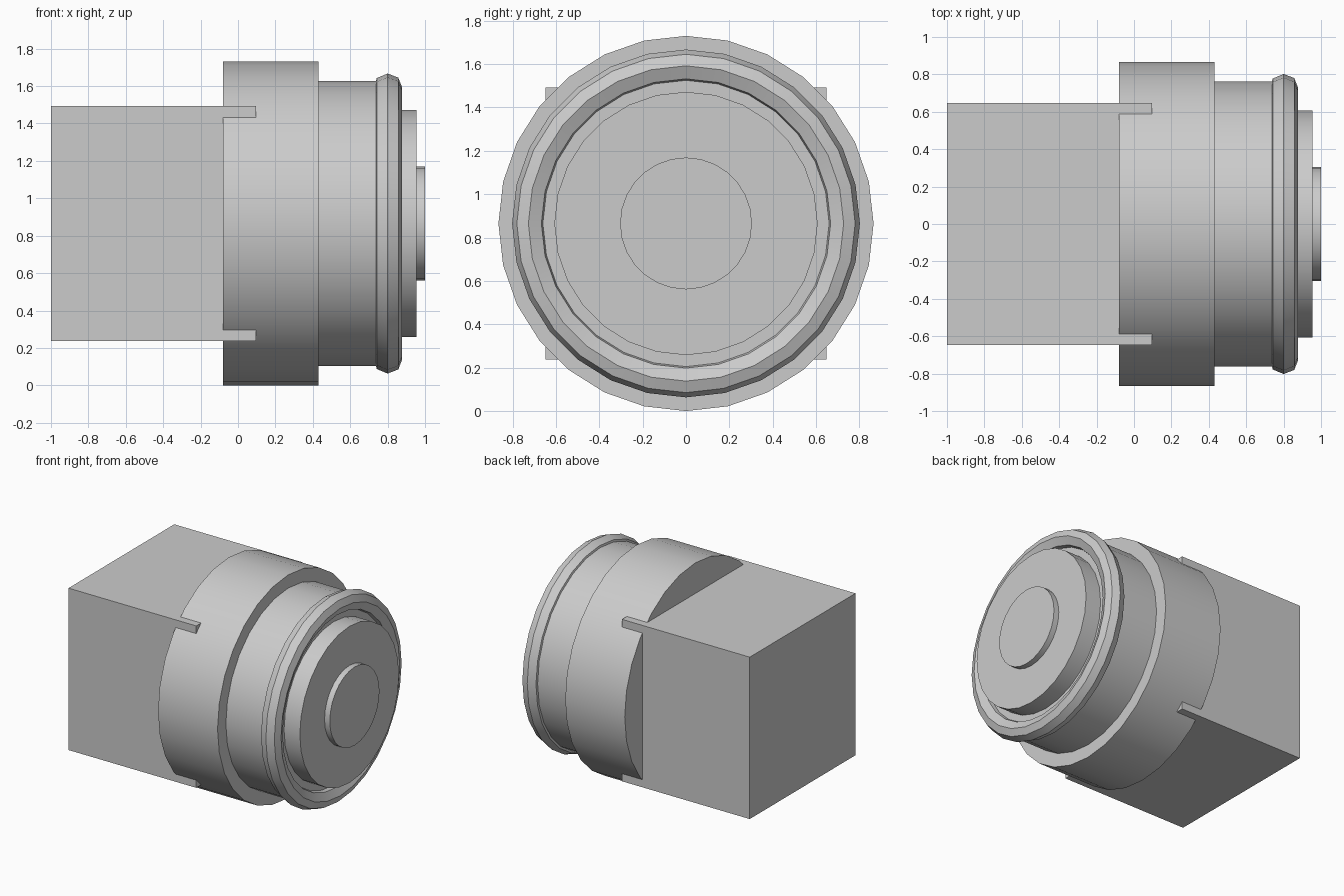
import bpy
import bmesh
from math import radians
from mathutils import Matrix, Vector

old = bpy.data.objects.get("Cube")
if old:
    bpy.data.objects.remove(old, do_unlink=True)

AXIS_Z = 0.865
SIDES = 28

grey = bpy.data.materials.new("plain grey")
grey.use_nodes = True
GREY = (0.6, 0.6, 0.6, 1)
grey.diffuse_color = GREY
grey.node_tree.nodes["Principled BSDF"].inputs["Base Color"].default_value = GREY


def add_object(name, bm):
    bmesh.ops.recalc_face_normals(bm, faces=bm.faces)
    mesh = bpy.data.meshes.new(name)
    bm.to_mesh(mesh)
    bm.free()
    mesh.materials.append(grey)
    obj = bpy.data.objects.new(name, mesh)
    bpy.context.collection.objects.link(obj)
    return obj


def turned(name, profile):
    """Turn (x, radius) points around the long axis and cap both ends."""
    bm = bmesh.new()
    rings = []
    for x, r in profile:
        ring = []
        for i in range(SIDES):
            spin = Matrix.Rotation(radians(360 * i / SIDES), 3, "X")
            ring.append(bm.verts.new(spin @ Vector((x, 0, r)) + Vector((0, 0, AXIS_Z))))
        rings.append(ring)
    for a, b in zip(rings, rings[1:]):
        for i in range(SIDES):
            j = (i + 1) % SIDES
            bm.faces.new((a[i], a[j], b[j], b[i]))
    bm.faces.new(rings[0])
    bm.faces.new(rings[-1])
    obj = add_object(name, bm)
    bpy.ops.object.select_all(action="DESELECT")
    obj.select_set(True)
    bpy.context.view_layer.objects.active = obj
    bpy.ops.object.shade_smooth_by_angle(angle=radians(20))


# Square rear housing, its corners running past the collar's back
bm = bmesh.new()
bmesh.ops.create_cube(bm, size=1)
bmesh.ops.scale(bm, vec=(1.095, 1.295, 1.255), verts=bm.verts)
bmesh.ops.translate(bm, vec=(-0.4525, 0, AXIS_Z), verts=bm.verts)
add_object("rear_housing", bm)

# Wide collar
turned("collar", [(-0.08, AXIS_Z), (0.43, AXIS_Z)])

# Barrel with bevelled rim and shallow recess
turned("barrel", [(0.4, 0.763), (0.738, 0.763), (0.742, 0.778), (0.80, 0.802),
                  (0.857, 0.78), (0.878, 0.727), (0.85, 0.667), (0.82, 0.66)])

# Stepped front discs
turned("front_disc", [(0.8, 0.607), (0.955, 0.607)])
turned("centre_disc", [(0.94, 0.304), (1.0, 0.304)])
